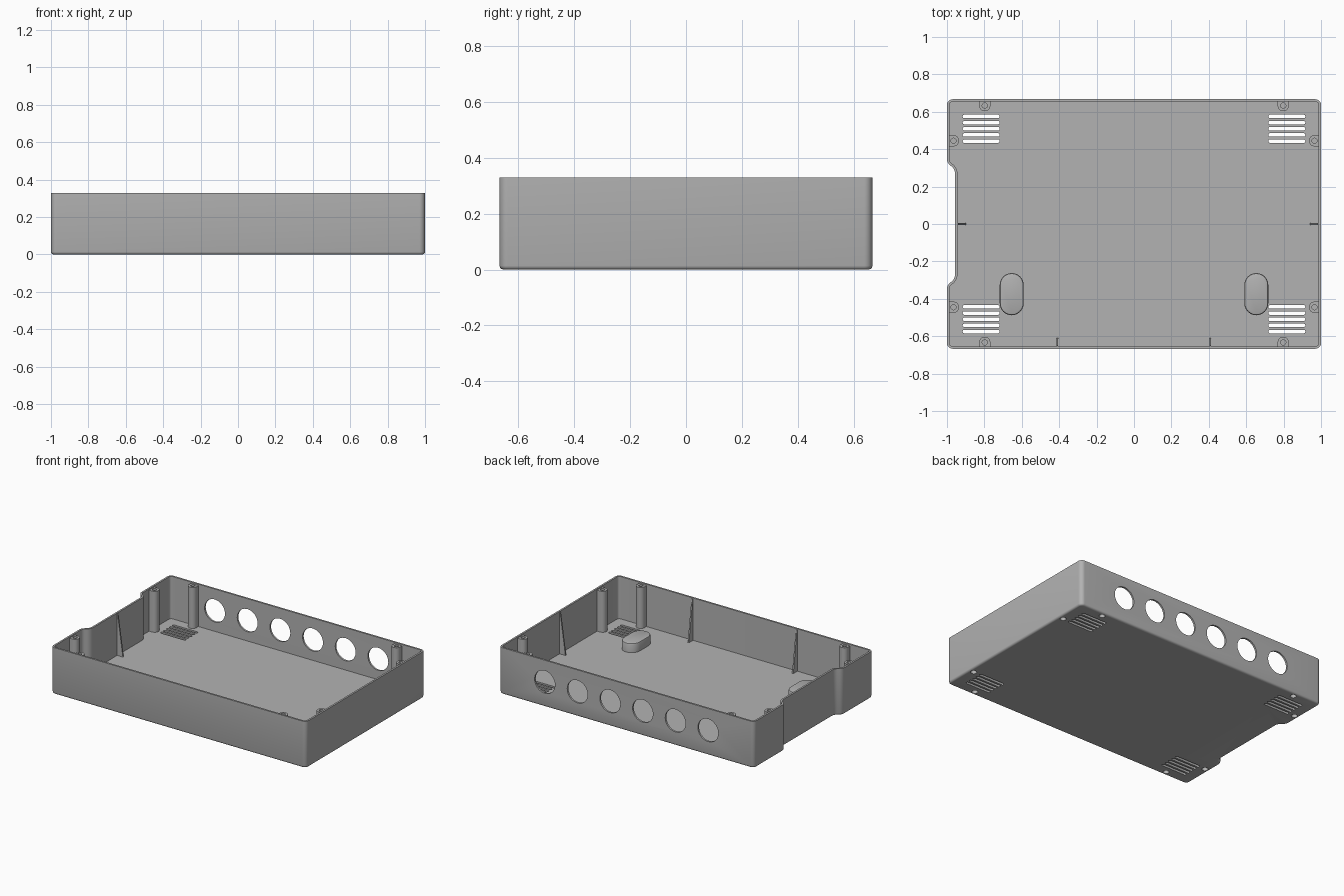
import bpy, bmesh, math
from mathutils import Vector, Matrix

if "Cube" in bpy.data.objects:
    bpy.data.objects.remove(bpy.data.objects["Cube"])

grey = bpy.data.materials.new("mid grey plastic")
grey.diffuse_color = (0.45, 0.45, 0.45, 1)
grey.use_nodes = True
grey.node_tree.nodes["Principled BSDF"].inputs["Base Color"].default_value = grey.diffuse_color

RIM, FLOOR, WALL = 0.33, 0.03, 0.013
# case outline, counter-clockwise: x, y, corner radius (negative = inward corner)
OUTLINE = [(1, -.667, .03), (1, .667, .03), (-1, .667, .03),
           (-1, .328, .045), (-.957, .292, -.045),
           (-.957, -.292, -.045), (-1, -.328, .045), (-1, -.667, .03)]


def outline(inset, seg=8):
    """Outline moved inward by inset, with rounded corners."""
    n, corners = len(OUTLINE), []
    for i, (x, y, r) in enumerate(OUTLINE):
        p = Vector((x, y))
        a = (p - Vector(OUTLINE[i - 1][:2])).normalized()
        b = (Vector(OUTLINE[(i + 1) % n][:2]) - p).normalized()
        na, nb = Vector((-a.y, a.x)), Vector((-b.y, b.x))
        corners.append((p + (na + nb) * inset / (1 + na.dot(nb)), a, na, nb, r - inset))
    pts = []
    for p, a, na, nb, r in corners:
        c = p + (na + nb) * r / (1 + na.dot(nb))
        t0 = math.atan2(-na.y, -na.x)
        turn = na.angle_signed(nb) * -1
        for k in range(seg + 1):
            t = t0 + turn * k / seg
            pts.append((c.x + r * math.cos(t), c.y + r * math.sin(t)))
    return pts


def loft(bm, rings):
    """Closed solid through rings of 3D points."""
    vs = [[bm.verts.new(p) for p in ring] for ring in rings]
    n = len(vs[0])
    faces = [bm.faces.new(vs[0][::-1]), bm.faces.new(vs[-1])]
    for lo, hi in zip(vs, vs[1:]):
        for i in range(n):
            j = (i + 1) % n
            faces.append(bm.faces.new((lo[i], lo[j], hi[j], hi[i])))
    bmesh.ops.recalc_face_normals(bm, faces=faces)


def prism(bm, pts, z0, z1, m=Matrix()):
    loft(bm, [[m @ Vector((x, y, z)) for x, y in pts] for z in (z0, z1)])


def circle(r, n=32):
    return [(r * math.cos(2 * math.pi * k / n), r * math.sin(2 * math.pi * k / n)) for k in range(n)]


def slot(half_len, r, n=12):
    """Stadium shape lying along x."""
    d = half_len - r
    return [(s * (d + r * math.sin(math.pi * k / n)), -s * r * math.cos(math.pi * k / n))
            for s in (1, -1) for k in range(n + 1)]


def make(name, bm, smooth=True):
    me = bpy.data.meshes.new(name)
    bm.to_mesh(me)
    bm.free()
    ob = bpy.data.objects.new(name, me)
    bpy.context.collection.objects.link(ob)
    me.materials.append(grey)
    return ob


def select(ob):
    bpy.ops.object.select_all(action='DESELECT')
    ob.select_set(True)
    bpy.context.view_layer.objects.active = ob


def cut(ob, cutter):
    mod = ob.modifiers.new("cut", 'BOOLEAN')
    mod.operation, mod.solver, mod.object = 'DIFFERENCE', 'EXACT', cutter
    select(ob)
    bpy.ops.object.modifier_apply(modifier=mod.name)


# tray shell: rounded bottom edge, outer wall, rim, inner wall, floor
bm = bmesh.new()
profile = [(.014, 0), (.007, .002), (.002, .007), (0, .014), (0, RIM), (WALL, RIM), (WALL, FLOOR)]
loft(bm, [[(x, y, z) for x, y in outline(d)] for d, z in profile])
tray = make("tray", bm)

# screw posts: U-shaped columns whose flat back joins the wall
posts = []
for sx in (-1, 1):
    for sy in (-1, 1):
        posts.append((sx * .798, sy * .633, 0 if sy < 0 else math.pi))
        posts.append((sx * .965, sy * .445, -sx * math.pi / -2))
U = [(.03 * math.cos(math.pi * k / 14), .03 * math.sin(math.pi * k / 14)) for k in range(15)]
U += [(-.03, -.026), (.03, -.026)]
bm = bmesh.new()
for x, y, a in posts:
    prism(bm, U, .015, .32, Matrix.Translation((x, y, 0)) @ Matrix.Rotation(a, 4, 'Z'))
screw_posts = make("screw_posts", bm)

# screw holes: wide from below, narrow from the top
bm = bmesh.new()
for x, y, a in posts:
    m = Matrix.Translation((x, y, 0))
    prism(bm, circle(.02, 24), -.05, .2, m)
    prism(bm, circle(.014, 24), .215, .4, m)
screw_cutter = make("screw_cutter", bm)

# vent slots in the four floor corners and round ports in the back wall
bm = bmesh.new()
for sx in (-1, 1):
    for sy in (-1, 1):
        for k in range(5):
            prism(bm, slot(.099, .0095), -.05, .1,
                  Matrix.Translation((sx * .817, sy * (.443 + .033 * k), 0)))
for k in range(6):
    prism(bm, circle(.08, 48), -.1, .1,
          Matrix.Translation((-.64 + .256 * k, .66, .176)) @ Matrix.Rotation(math.pi / 2, 4, 'X'))
opening_cutter = make("opening_cutter", bm)

cut(tray, opening_cutter)
cut(tray, screw_cutter)
cut(screw_posts, screw_cutter)
for c in (screw_cutter, opening_cutter):
    bpy.data.objects.remove(c)

# oval pads on the floor with a softened top edge
bm = bmesh.new()
for sx in (-1, 1):
    m = Matrix.Translation((sx * .654, -.375, 0)) @ Matrix.Rotation(math.pi / 2, 4, 'Z')
    loft(bm, [[m @ Vector((x, y, z)) for x, y in slot(.113 - d, .064 - d)]
              for d, z in ((0, .02), (0, .085), (.003, .092), (.01, .095))])
oval_pads = make("oval_pads", bm)

# tapered stiffening ribs on the left, right and front walls: wall x, y, direction
bm = bmesh.new()
TAPER = [(-.006, .02), (.045, .02), (.045, FLOOR), (.004, .322), (-.006, .322)]
for x, y, a in ((-.944, 0, 0), (.987, 0, math.pi), (-.41, -.654, math.pi / 2), (.408, -.654, math.pi / 2)):
    m = Matrix.Translation((x, y, 0)) @ Matrix.Rotation(a, 4, 'Z') @ Matrix.Rotation(math.pi / 2, 4, 'X')
    prism(bm, TAPER, -.005, .005, m)
ribs = make("wall_ribs", bm)

for ob in (tray, screw_posts, oval_pads):
    select(ob)
    bpy.ops.object.shade_smooth_by_angle(angle=math.radians(35))
